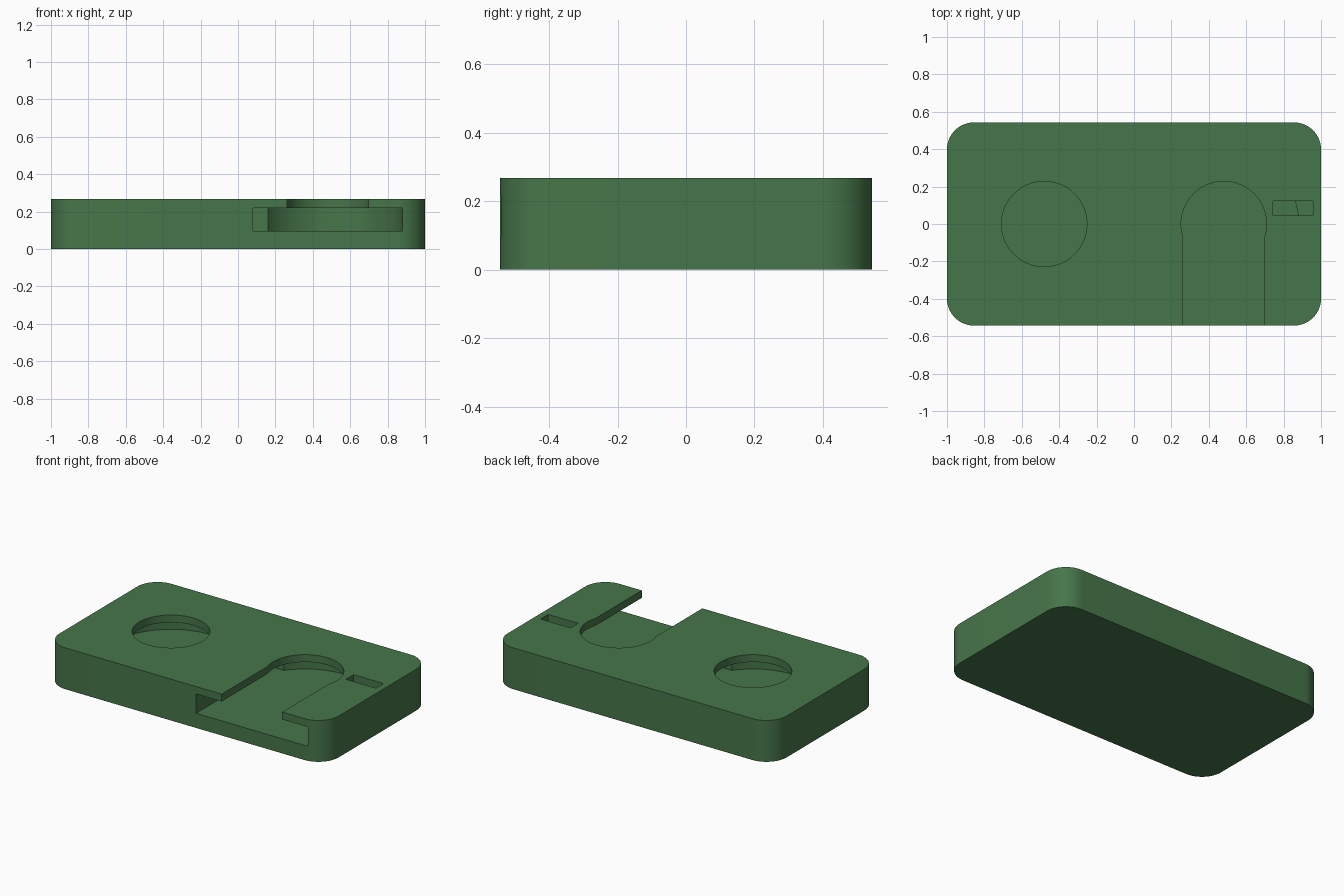
import bpy, bmesh, math

if "Cube" in bpy.data.objects:
    bpy.data.objects.remove(bpy.data.objects["Cube"])

H, HALF_W, HALF_D, CORNER = 0.268, 1.0, 0.543, 0.145
FLOOR, CEIL = 0.095, 0.22          # inner cavity heights
BAY_X, BAY_R, HOLE_R = 0.48, 0.4, 0.228

green = bpy.data.materials.new("dark_green")
green.diffuse_color = (0.062, 0.18, 0.068, 1)
green.use_nodes = True
green.node_tree.nodes["Principled BSDF"].inputs["Base Color"].default_value = green.diffuse_color


def arc(cx, cy, r, a0, a1, n):
    return [(cx + r * math.cos(math.radians(a0 + (a1 - a0) * i / n)),
             cy + r * math.sin(math.radians(a0 + (a1 - a0) * i / n))) for i in range(n + 1)]


def circle(cx, cy, r, n=96):
    return arc(cx, cy, r, 0, 360, n)[:-1]


def rect(x0, x1, y0, y1):
    return [(x0, y0), (x1, y0), (x1, y1), (x0, y1)]


def prism(name, outline, z0, z1):
    bm = bmesh.new()
    base = bm.faces.new([bm.verts.new((x, y, z0)) for x, y in outline])
    ext = bmesh.ops.extrude_face_region(bm, geom=[base])
    bmesh.ops.translate(bm, vec=(0, 0, z1 - z0),
                        verts=[v for v in ext["geom"] if isinstance(v, bmesh.types.BMVert)])
    bmesh.ops.recalc_face_normals(bm, faces=bm.faces)
    mesh = bpy.data.meshes.new(name)
    bm.to_mesh(mesh)
    bm.free()
    mesh.materials.append(green)
    ob = bpy.data.objects.new(name, mesh)
    bpy.context.collection.objects.link(ob)
    return ob


# Rounded block
outline = []
for sx, sy, a in ((1, 1, 0), (-1, 1, 90), (-1, -1, 180), (1, -1, 270)):
    outline += arc(sx * (HALF_W - CORNER), sy * (HALF_D - CORNER), CORNER, a, a + 90, 20)
body = prism("holder_body", outline, 0, H)

# Cutters: undercut bays, linking passage, top openings, small latch slot
bay = arc(BAY_X, 0, BAY_R, 0, 180, 48) + [(BAY_X - BAY_R, -0.7), (BAY_X + BAY_R, -0.7)]
cutters = [
    prism("entry_bay_cutter", bay, FLOOR, CEIL),
    prism("closed_bay_cutter", circle(-BAY_X, 0, BAY_R), FLOOR, CEIL),
    prism("passage_cutter", rect(-0.4, 0.4, -0.24, 0.24), FLOOR, CEIL),
    prism("left_hole_cutter", circle(-BAY_X, 0, HOLE_R), 0.18, 0.4),
    prism("right_hole_cutter", circle(BAY_X, 0, HOLE_R), 0.18, 0.4),
    prism("neck_cutter", rect(0.263, 0.697, -0.7, 0), 0.18, 0.4),
    prism("latch_slot_cutter", rect(0.742, 0.957, 0.045, 0.123), 0.219, 0.4),
]
bpy.context.view_layer.objects.active = body
body.select_set(True)
for c in cutters:
    c.hide_render = True
    mod = body.modifiers.new(c.name, "BOOLEAN")
    mod.operation, mod.solver, mod.object = "DIFFERENCE", "EXACT", c
    bpy.ops.object.modifier_apply(modifier=mod.name)
    bpy.data.objects.remove(c)

bpy.ops.object.select_all(action="DESELECT")
body.select_set(True)
bpy.ops.object.shade_smooth_by_angle(angle=math.radians(30))
